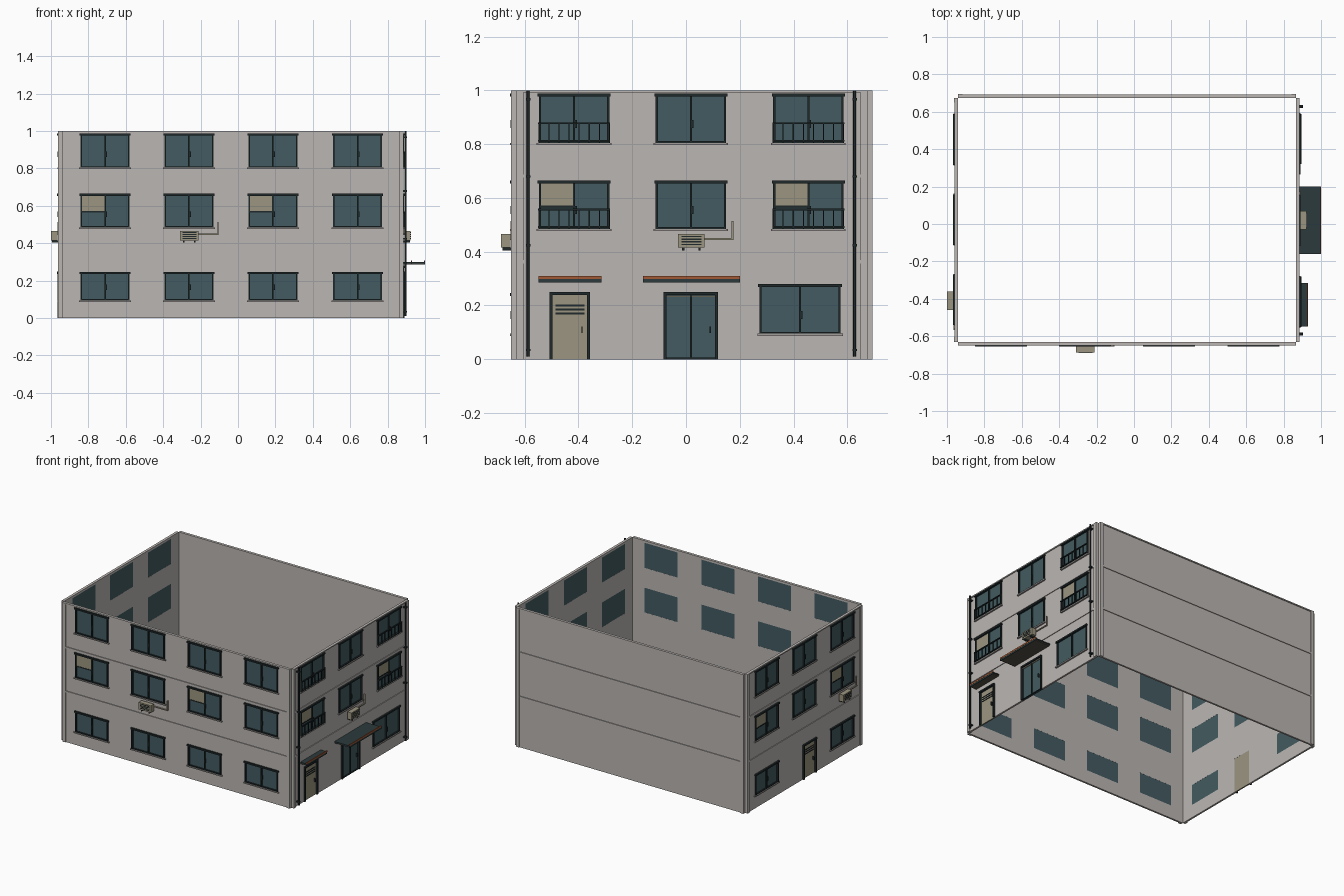
import bpy, bmesh, math
from mathutils import Vector

if "Cube" in bpy.data.objects:
    bpy.data.objects.remove(bpy.data.objects["Cube"])


def material(name, rgb):
    m = bpy.data.materials.new(name)
    m.diffuse_color = (*rgb, 1)
    m.use_nodes = True
    m.node_tree.nodes["Principled BSDF"].inputs["Base Color"].default_value = m.diffuse_color
    return m


PLASTER = material("pale plaster", (0.50, 0.47, 0.45))
GLASS = material("teal glass", (0.056, 0.105, 0.12))
DARK = material("dark metal", (0.014, 0.022, 0.024))
TAN = material("tan paint", (0.33, 0.30, 0.215))
SILL = material("grey sill", (0.36, 0.34, 0.33))
RUST = material("rust orange", (0.36, 0.10, 0.035))
BROWN = material("brown underside", (0.09, 0.08, 0.06))
SLATE = material("slate awning", (0.025, 0.042, 0.045))

T = 0.013  # wall thickness
# wall frame: (point on outer face, u direction, outward direction, u start, u end)
WALLS = {
    "front": (Vector((0, -0.643, 0)), Vector((1, 0, 0)), Vector((0, -1, 0)), -0.942, 0.866),
    "right": (Vector((0.879, 0, 0)), Vector((0, 1, 0)), Vector((1, 0, 0)), -0.63, 0.674),
    "back": (Vector((0, 0.687, 0)), Vector((-1, 0, 0)), Vector((0, 1, 0)), -0.866, 0.942),
    "left": (Vector((-0.955, 0, 0)), Vector((0, -1, 0)), Vector((-1, 0, 0)), -0.674, 0.63),
}


def place(wall, u, d, z):
    o, ud, dd = WALLS[wall][:3]
    return o + ud * u + dd * d + Vector((0, 0, z))


def finish(bm, name, mat):
    me = bpy.data.meshes.new(name)
    bm.to_mesh(me)
    bm.free()
    me.materials.append(mat)
    ob = bpy.data.objects.new(name, me)
    bpy.context.collection.objects.link(ob)
    return ob


def boxes(name, wall, mat, items):
    """One object from boxes (u0, u1, d0, d1, z0, z1) in wall coordinates."""
    bm = bmesh.new()
    for u0, u1, d0, d1, z0, z1 in items:
        vs = bmesh.ops.create_cube(bm, size=1)["verts"]
        for v in vs:
            c = v.co.copy()
            v.co = place(wall, u0 if c.x < 0 else u1, d0 if c.y < 0 else d1, z0 if c.z < 0 else z1)
    bmesh.ops.recalc_face_normals(bm, faces=bm.faces)
    return finish(bm, wall + "_" + name, mat)


def wall_slab(wall, holes):
    """Wall sheet with rectangular openings, thickened inwards, with trims."""
    a, b = WALLS[wall][3:]
    us = sorted({a, b} | {h[0] for h in holes} | {h[1] for h in holes})
    zs = sorted({0.0, 1.0} | {h[2] for h in holes} | {h[3] for h in holes})
    bm = bmesh.new()
    for u0, u1 in zip(us, us[1:]):
        for z0, z1 in zip(zs, zs[1:]):
            cu, cz = (u0 + u1) / 2, (z0 + z1) / 2
            if any(h[0] < cu < h[1] and h[2] < cz < h[3] for h in holes):
                continue
            bm.faces.new([bm.verts.new(place(wall, u, 0, z))
                          for u, z in ((u0, z0), (u1, z0), (u1, z1), (u0, z1))])
    bmesh.ops.remove_doubles(bm, verts=bm.verts, dist=1e-5)
    ob = finish(bm, wall + "_wall", PLASTER)
    sol = ob.modifiers.new("thickness", "SOLIDIFY")
    sol.thickness, sol.offset = T, -1
    # end pilasters, storey bands and top rim
    boxes("pilasters", wall, PLASTER, [(a, a + 0.025, -T, 0.007, 0, 1), (b - 0.025, b, -T, 0.007, 0, 1)])
    boxes("bands", wall, PLASTER, [(a, b, -0.001, 0.005, 0.675, 0.687), (a, b, -0.001, 0.005, 0.357, 0.369),
                                   (a, b, -0.001, 0.006, 0.992, 1.0)])


def window(wall, c, z0, z1, w=0.262, blind=False, rail=False):
    u0, u1, f = c - w / 2, c + w / 2, 0.008
    boxes("window_glass", wall, GLASS, [(u0, u1, -0.0125, -0.004, z0, z1)])
    bars = [(u0, u0 + f, -0.006, 0.008, z0, z1), (u1 - f, u1, -0.006, 0.008, z0, z1),
            (c - f / 2, c + f / 2, -0.006, 0.006, z0, z1), (u0, u1, -0.006, 0.006, z0, z0 + 0.006),
            (u0 - 0.005, u1 + 0.005, -0.002, 0.012, z1 - 0.008, z1 + 0.003),
            (c + 0.003, c + 0.010, 0, 0.010, z0 + 0.055, z0 + 0.085)]
    if blind:
        zb = z1 - 0.09
        boxes("window_blind", wall, TAN, [(u0 + f, c - f / 2, -0.005, 0.001, zb, z1 - 0.006)])
        bars.append((u0 + f, c - f / 2, -0.005, 0.003, zb - 0.007, zb))
    boxes("window_frame", wall, DARK, bars)
    boxes("window_sill", wall, SILL, [(u0 - 0.008, u1 + 0.008, -0.002, 0.011, z0 - 0.008, z0)])
    if rail:
        n = 7
        bal = [(u0 + w * i / n - 0.002, u0 + w * i / n + 0.002, 0.009, 0.014, z0, z0 + 0.074) for i in range(n + 1)]
        rails = [(u0 - 0.003, u1 + 0.003, 0.008, 0.016, z0 + z, z0 + z + 0.006) for z in (0.004, 0.069)]
        boxes("window_railing", wall, DARK, bal + rails)
    return (u0, u1, z0, z1)


def door(wall, c, w, double=False):
    u0, u1, h, f = c - w / 2, c + w / 2, 0.25, 0.011
    boxes("door_leaf", wall, GLASS if double else TAN, [(u0, u1, -0.0125, -0.003, 0, h)])
    bars = [(u0, u0 + f, -0.006, 0.010, 0, h), (u1 - f, u1, -0.006, 0.010, 0, h),
            (u0, u1, -0.006, 0.012, h - f, h), (u1 - 0.032, u1 - 0.027, -0.003, 0.010, 0.098, 0.122)]
    if double:
        bars += [(c - 0.004, c + 0.004, -0.004, 0.005, 0, h), (u0, u1, -0.004, 0.004, 0, 0.006)]
        boxes("door_transom", wall, TAN, [(u0 + f, u1 - f, -0.004, 0.003, 0.231, 0.237)])
    else:
        bars += [(u0 + 0.022, u1 - 0.02, -0.004, 0, z, z + 0.006) for z in (0.167, 0.182, 0.197)]
    boxes("door_frame", wall, DARK, bars)
    return (u0, u1, 0, h)


def air_conditioner(wall, c):
    u0, u1 = c - 0.049, c + 0.049
    boxes("air_conditioner", wall, TAN, [(u0, u1, 0.010, 0.044, 0.415, 0.466)])
    boxes("air_conditioner_grille", wall, DARK,
          [(u0 + 0.012, u1 - 0.012, 0.043, 0.0455, z, z + 0.005) for z in (0.424, 0.434, 0.444, 0.454)])
    boxes("air_conditioner_brackets", wall, DARK,
          [(c + s - 0.004, c + s + 0.004, 0, 0.040, 0.404, 0.416) for s in (-0.03, 0.03)])
    boxes("air_conditioner_pipe", wall, TAN, [(u1, c + 0.156, 0.004, 0.011, 0.444, 0.451),
                                              (c + 0.150, c + 0.156, 0, 0.010, 0.444, 0.515)])


def awning(wall, u0, u1, depth):
    boxes("awning_roof", wall, SLATE, [(u0, u1, 0, depth - 0.004, 0.292, 0.300)])
    boxes("awning_underside", wall, BROWN, [(u0 + 0.004, u1 - 0.004, 0, depth - 0.006, 0.286, 0.292)])
    boxes("awning_edge", wall, RUST, [(u0, u1, depth - 0.006, depth, 0.298, 0.309)])
    boxes("awning_lip", wall, SLATE, [(u0, u1, depth - 0.006, depth - 0.001, 0.286, 0.298)])


def downpipe(wall, u):
    bm = bmesh.new()
    bmesh.ops.create_cone(bm, cap_ends=True, segments=10, radius1=0.0055, radius2=0.0055, depth=0.99)
    bmesh.ops.translate(bm, verts=bm.verts, vec=place(wall, u, 0.017, 0.505))
    ob = finish(bm, wall + "_downpipe", DARK)
    for p in ob.data.polygons:
        p.use_smooth = len(p.vertices) == 4
    boxes("downpipe_clips", wall, DARK, [(u - 0.008, u + 0.008, 0, 0.025, z, z + 0.009)
                                         for z in (0.03, 0.42, 0.675, 0.963)])


TOP, MID, LOW = (0.805, 0.985), (0.485, 0.662), (0.095, 0.243)

# front: four columns of windows
holes = []
for i, c in enumerate((-0.711, -0.262, 0.187, 0.639)):
    for row in (TOP, MID, LOW):
        holes.append(window("front", c, *row, blind=(row == MID and i in (0, 2))))
wall_slab("front", holes)
air_conditioner("front", -0.26)

# right: entrance side with railings, doors and awnings
holes = []
for i, c in enumerate((-0.416, 0.018, 0.455)):
    for row in (TOP, MID):
        holes.append(window("right", c, *row, blind=(row == MID and i != 1), rail=(i != 1)))
holes.append(window("right", 0.424, 0.095, 0.277, w=0.302))
holes.append(door("right", -0.432, 0.15))
holes.append(door("right", 0.018, 0.203, double=True))
wall_slab("right", holes)
awning("right", -0.548, -0.315, 0.052)
awning("right", -0.16, 0.20, 0.121)
air_conditioner("right", 0.02)
downpipe("right", -0.587)
downpipe("right", 0.627)

# left: windows and a service door
holes = []
for i, c in enumerate((-0.452, -0.023, 0.405)):
    for row in (TOP, MID, LOW):
        if row == LOW and i == 1:
            holes.append(door("left", 0.035, 0.15))
        else:
            holes.append(window("left", c, *row, blind=(row == MID and i != 1)))
wall_slab("left", holes)
air_conditioner("left", 0.41)

# back: blank wall
wall_slab("back", [])
